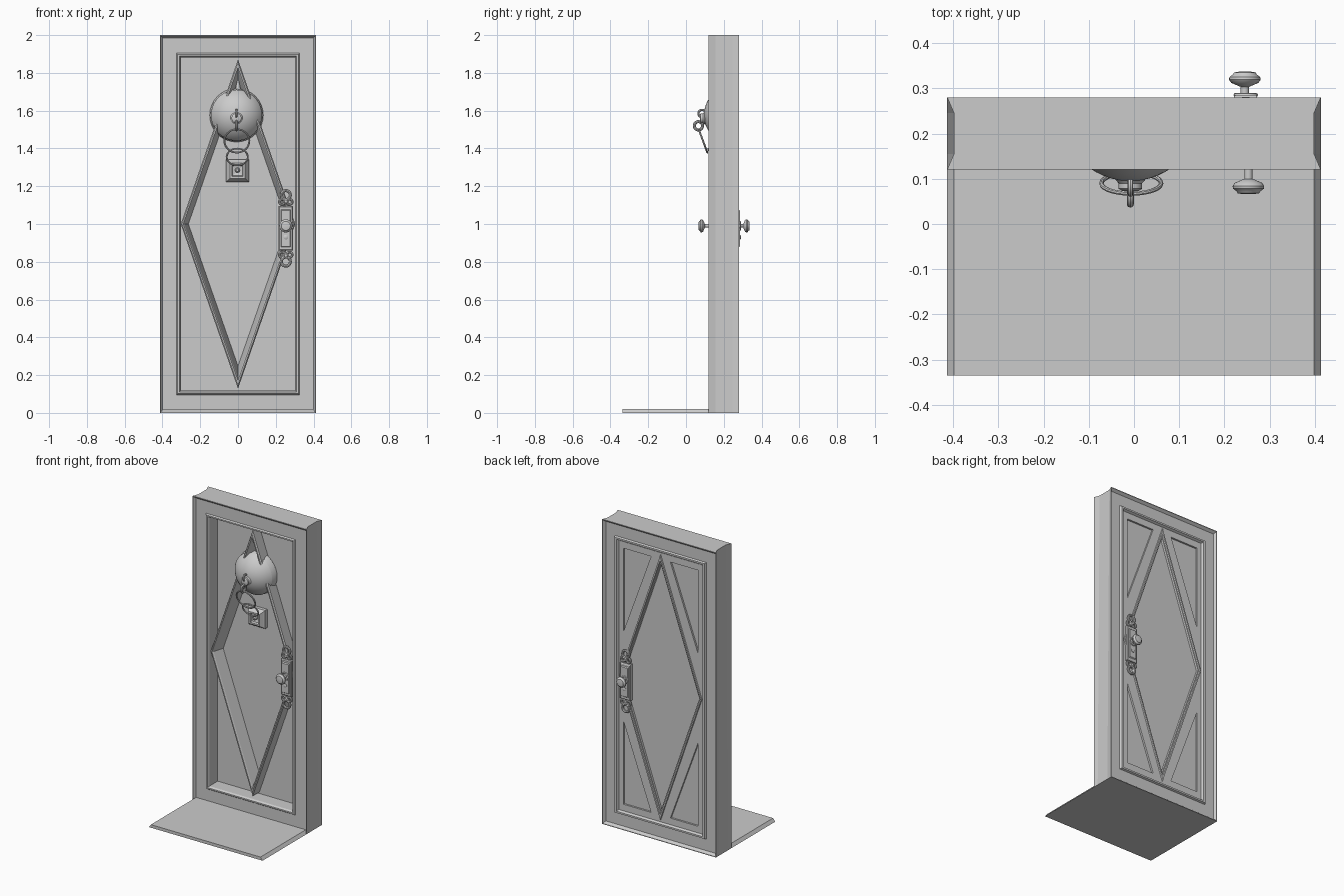
import bpy, bmesh, math
from mathutils import Matrix

if "Cube" in bpy.data.objects:
    bpy.data.objects.remove(bpy.data.objects["Cube"])

def finish(name, bm, smooth=False):
    bmesh.ops.recalc_face_normals(bm, faces=bm.faces)
    me = bpy.data.meshes.new(name)
    bm.to_mesh(me)
    bm.free()
    ob = bpy.data.objects.new(name, me)
    bpy.context.collection.objects.link(ob)
    if smooth:
        bpy.ops.object.select_all(action='DESELECT')
        ob.select_set(True)
        bpy.context.view_layer.objects.active = ob
        bpy.ops.object.shade_smooth_by_angle(angle=math.radians(35))
    return ob

def loft(name, loops, closed=False, caps=False, smooth=False):
    """Skin a list of point loops that all have the same count."""
    bm = bmesh.new()
    rows = [[bm.verts.new(p) for p in lp] for lp in loops]
    n = len(rows[0])
    pairs = list(zip(rows, rows[1:])) + ([(rows[-1], rows[0])] if closed else [])
    for a, b in pairs:
        for i in range(n):
            j = (i + 1) % n
            bm.faces.new((a[i], a[j], b[j], b[i]))
    if caps:
        bm.faces.new(rows[0])
        bm.faces.new(rows[-1])
    return finish(name, bm, smooth)

def rect(hx, hz, y, foot=None, cx=0, cz=1):
    f = foot or hx
    return [(cx - f, y, cz - hz), (cx + f, y, cz - hz), (cx + hx, y, cz + hz), (cx - hx, y, cz + hz)]

def diamond(hx, hz, y):
    return [(0, y, 1 - hz), (hx, y, 1), (0, y, 1 + hz), (-hx, y, 1)]

def prism(name, pts, y0, y1):
    return loft(name, [[(x, y, z) for x, z in pts] for y in (y0, y1)], caps=True)

def lathe(name, profile, x, z, n=32):
    """Revolve (radius, y) points about the y axis."""
    loops = [[(x + r * math.cos(2 * math.pi * i / n), y, z + r * math.sin(2 * math.pi * i / n))
              for i in range(n)] for r, y in profile]
    return loft(name, loops, caps=True, smooth=True)

def ring(name, loc, R, r, rot, stretch=1):
    n, m = 28, 8
    mat = Matrix.Translation(loc) @ Matrix.Rotation(rot[2], 4, 'Z') @ Matrix.Rotation(rot[0], 4, 'X')
    loops = []
    for i in range(n):
        a = 2 * math.pi * i / n
        row = []
        for k in range(m):
            b = 2 * math.pi * k / m
            q = R + r * math.cos(b)
            row.append(tuple((mat @ Matrix.Translation((q * math.cos(a), q * math.sin(a) * stretch,
                                                         r * math.sin(b)))).translation))
        loops.append(row)
    return loft(name, loops, closed=True, smooth=True)

# outer frame: front mouldings, waisted sides, back mouldings
loft("door_frame", [
    rect(.303, .882, .222), rect(.303, .882, .137), rect(.309, .889, .125), rect(.319, .898, .125),
    rect(.325, .904, .134), rect(.399, .984, .134), rect(.409, .996, .12), rect(.413, 1, .12),
    rect(.398, 1, .155, .413), rect(.398, 1, .245, .413),
    rect(.413, 1, .28), rect(.409, .996, .28), rect(.398, .983, .263), rect(.332, .908, .263),
    rect(.326, .903, .275), rect(.313, .892, .275), rect(.303, .882, .255)], closed=True)

# door slab with recessed back panels
slab = prism("door_panel", [(-.304, .117), (.304, .117), (.304, 1.883), (-.304, 1.883)], .222, .262)
cutters = [prism("cut_diamond", [(0, .19), (.28, 1), (0, 1.81), (-.28, 1)], .248, .3)]
for sx in (-1, 1):
    for sz in (-1, 1):
        pts = [(.272, .84), (.07, .84), (.272, .29)]
        cutters.append(prism("cut_corner", [(sx * x, 1 + sz * z) for x, z in pts], .25, .3))
bpy.context.view_layer.objects.active = slab
for c in cutters:
    c.hide_render = True
    m = slab.modifiers.new("cut", 'BOOLEAN')
    m.operation, m.object, m.solver = 'DIFFERENCE', c, 'EXACT'
    bpy.ops.object.modifier_apply(modifier=m.name)
    bpy.data.objects.remove(c)

# diamond mouldings, deep on the front and shallow on the back
loft("front_diamond_moulding", [
    diamond(.303, .872, .224), diamond(.303, .872, .152), diamond(.297, .853, .144),
    diamond(.29, .83, .144), diamond(.284, .815, .152), diamond(.262, .75, .224)], closed=True)
loft("back_diamond_moulding", [
    diamond(.301, .875, .26), diamond(.298, .865, .269), diamond(.289, .835, .269),
    diamond(.278, .805, .246)], closed=True)

# floor step with bevelled side edges
prism("step", [(-.413, 0), (.413, 0), (.398, .02), (-.398, .02)], -.335, .135)

# knocker backing and dome
kx, kz = -.008, 1.576
lathe("knocker_backing", [(.125, .224), (.142, .215), (.138, .19), (.125, .165)], kx, kz)
R, cy = .157, .252
lathe("knocker_dome", [(.128, .178), (.135, .172)] +
      [(R * math.sin(a), cy - R * math.cos(a)) for a in [math.radians(57 - 7 * i) for i in range(9)]], kx, kz, 40)
lathe("knocker_boss", [(.033, .11), (.033, .098), (.026, .09), (.026, .078), (.018, .073)], kx, 1.56, 24)
bm = bmesh.new()
bmesh.ops.create_cone(bm, segments=12, radius1=.018, radius2=.001, depth=.08, cap_ends=True,
                      matrix=Matrix.Translation((0, .205, 1.735)))
finish("knocker_spike", bm, True)

# hanging links and rings
H = math.pi / 2
ring("upper_link", (kx, .085, 1.585), .019, .006, (H, 0, H))
ring("lower_link", (kx, .066, 1.52), .022, .008, (H, 0, H))
tilt = H + math.atan(.37)
ring("knocker_ring", (-.006, .09, 1.44), .066, .005, (tilt, 0, 0))
ring("small_ring", (-.004, .135, 1.355), .056, .005, (tilt, 0, 0), .85)

# striker block below the knocker: stepped square with a hollow
loft("striker_block", [rect(h, h, y, None, -.003, 1.282) for h, y in
     [(.06, .224), (.06, .2), (.052, .19), (.04, .172), (.03, .172), (.026, .186), (.012, .19)]], caps=True)
lathe("striker_stud", [(.013, .195), (.013, .175), (.007, .168)], -.003, 1.285, 16)

# lock plates with knobs and scroll rings on both faces
def lock(side, x, y0, d, plate):
    zc = .977
    t = plate
    loft(side + "_lock_plate", [rect(a, b, y0 + d * y, None, x, zc) for a, b, y in
         [(.038, .118, -.01), (.038, .118, t * .5), (.033, .112, t * .7), (.026, .1, t * .7),
          (.023, .095, t)]], caps=True)
    Y = lambda s: y0 + d * s
    for s in (-1, 1):
        c = zc + s * .118
        ring(side + "_scroll_ring", (x, Y(.006), c + s * .058), .024, .008, (H, 0, 0))
        for sx in (-1, 1):
            ring(side + "_scroll_curl", (x + sx * .02, Y(.006), c + s * .022), .014, .007, (H, 0, 0))
        lathe(side + "_scroll_bead", [(.016, Y(-.006)), (.016, Y(.008)), (.008, Y(.016))], x, c + s * .025, 16)
    ring(side + "_knob_collar", (x, Y(t), .99), .022, .005, (H, 0, 0))
    lathe(side + "_keyhole_cover", [(.012, Y(t - .004)), (.012, Y(t + .003)), (.006, Y(t + .006))], x, .93, 16)
    return x

def knob(side, x, ys, d, ye):
    """Stem from ys, with the knob's outer face at ye."""
    P = lambda s: ye - d * s
    lathe(side + "_knob", [(.009, ys), (.009, P(.034)), (.016, P(.031)), (.03, P(.025)), (.035, P(.018)),
          (.034, P(.012)), (.026, P(.006)), (.024, P(.002)), (.012, P(0))], x, .99, 28)

lock("front", .253, .15, -1, .022)
knob("front", .253, .15, -1, .066)
lock("back", .247, .265, 1, .02)
knob("back", .245, .265, 1, .337)
